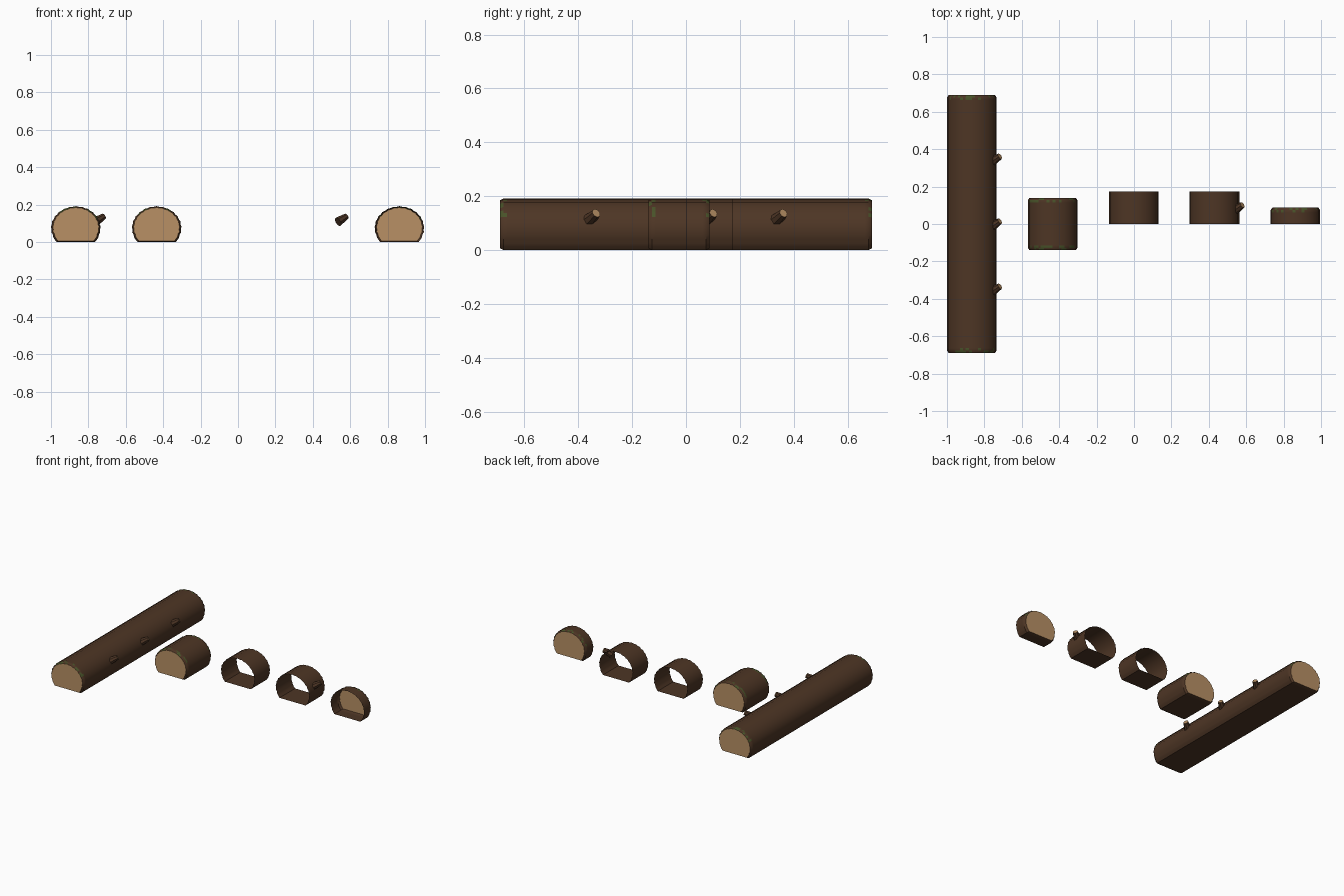
import bpy, bmesh, math, random
from mathutils import Vector

random.seed(4)
cube = bpy.data.objects.get("Cube")
if cube:
    bpy.data.objects.remove(cube)


def material(name, r, g, b):
    m = bpy.data.materials.new(name)
    m.use_nodes = True
    m.diffuse_color = (r, g, b, 1)
    bsdf = m.node_tree.nodes["Principled BSDF"]
    bsdf.inputs["Base Color"].default_value = (r, g, b, 1)
    bsdf.inputs["Roughness"].default_value = 0.9
    return m


MATERIALS = [material("bark brown", 0.075, 0.036, 0.018),
             material("cut wood tan", 0.48, 0.28, 0.13),
             material("moss green", 0.065, 0.085, 0.022)]
BARK, WOOD, MOSS = range(3)
RX, RZ, MID, SEGMENTS, BEVEL = 0.133, 0.117, 0.075, 36, 0.013


def profile(scale):
    """Flat-bottomed, gently ridged log outline in x and z."""
    low = math.asin(-MID / RZ)
    points = []
    for i in range(SEGMENTS + 1):
        a = low + (math.pi - 2 * low) * i / SEGMENTS
        ridge = 0.975 if i % 2 and 1 < i < SEGMENTS - 1 else 1
        x, z = RX * ridge * math.cos(a), MID + RZ * ridge * math.sin(a)
        points.append((x * scale, 0.09 + (z - 0.09) * scale))
    return points


def finish(name, bm):
    mesh = bpy.data.meshes.new(name)
    bm.to_mesh(mesh)
    bm.free()
    for m in MATERIALS:
        mesh.materials.append(m)
    obj = bpy.data.objects.new(name, mesh)
    bpy.context.collection.objects.link(obj)
    bpy.ops.object.select_all(action='DESELECT')
    obj.select_set(True)
    bpy.context.view_layer.objects.active = obj
    bpy.ops.object.shade_smooth_by_angle(angle=math.radians(35))
    return obj


def log(name, x, y0, y1, front_cut, back_cut):
    """Bark shell; each cut end has a bevel, a mossy strip and a wood face."""
    rows = [(y0, 0.93), (y0 + BEVEL, 1), (y0 + 2 * BEVEL, 1)] if front_cut else [(y0, 1)]
    rows += [(y1 - 2 * BEVEL, 1), (y1 - BEVEL, 1), (y1, 0.93)] if back_cut else [(y1, 1)]
    bm = bmesh.new()
    rings = [[bm.verts.new((x + px, y, pz)) for px, pz in profile(s)] for y, s in rows]
    for r, (a, b) in enumerate(zip(rings, rings[1:])):
        short = rows[r + 1][0] - rows[r][0] < 2 * BEVEL
        for i in range(len(a)):
            j = (i + 1) % len(a)
            face = bm.faces.new((a[i], a[j], b[j], b[i]))
            on_top = 8 < i < SEGMENTS - 8
            if short and on_top and random.random() < 0.3:
                face.material_index = MOSS
    if front_cut:
        bm.faces.new(rings[0]).material_index = WOOD
    if back_cut:
        bm.faces.new(rings[-1][::-1]).material_index = WOOD
    bmesh.ops.recalc_face_normals(bm, faces=bm.faces)
    # an open shell needs its outside checked against its own axis
    top = max((f for f in bm.faces if f.material_index != WOOD),
              key=lambda f: f.calc_center_median().z)
    if top.normal.z < 0:
        bmesh.ops.reverse_faces(bm, faces=bm.faces)
    return finish(name, bm)


def branch(name, x, y):
    """Tapered stub growing outward, backward and up, with a cut tip."""
    base, tip = Vector((x + 0.105, y - 0.018, 0.108)), Vector((x + 0.15, y + 0.012, 0.137))
    axis = tip - base
    bm = bmesh.new()
    bmesh.ops.create_cone(bm, cap_ends=True, segments=8, radius1=0.026,
                          radius2=0.017, depth=axis.length)
    for f in bm.faces:
        if f.normal.z > 0.9:
            f.material_index = WOOD
    bmesh.ops.rotate(bm, verts=bm.verts, matrix=axis.to_track_quat('Z', 'Y').to_matrix())
    bmesh.ops.translate(bm, verts=bm.verts, vec=(base + tip) / 2)
    finish(name, bm)


# Logs, open tubes and the end piece
log("long_log", -0.867, -0.69, 0.69, True, True)
log("short_log", -0.435, -0.14, 0.14, True, True)
log("open_tube", -0.002, 0, 0.175, False, False)
log("branched_tube", 0.43, 0, 0.175, False, False)
log("end_piece", 0.863, 0, 0.087, False, True)

# Branch stubs
for part, y in (("front", -0.345), ("middle", 0.003), ("back", 0.35)):
    branch("long_log_" + part + "_branch", -0.867, y)
branch("tube_branch", 0.43, 0.09)
